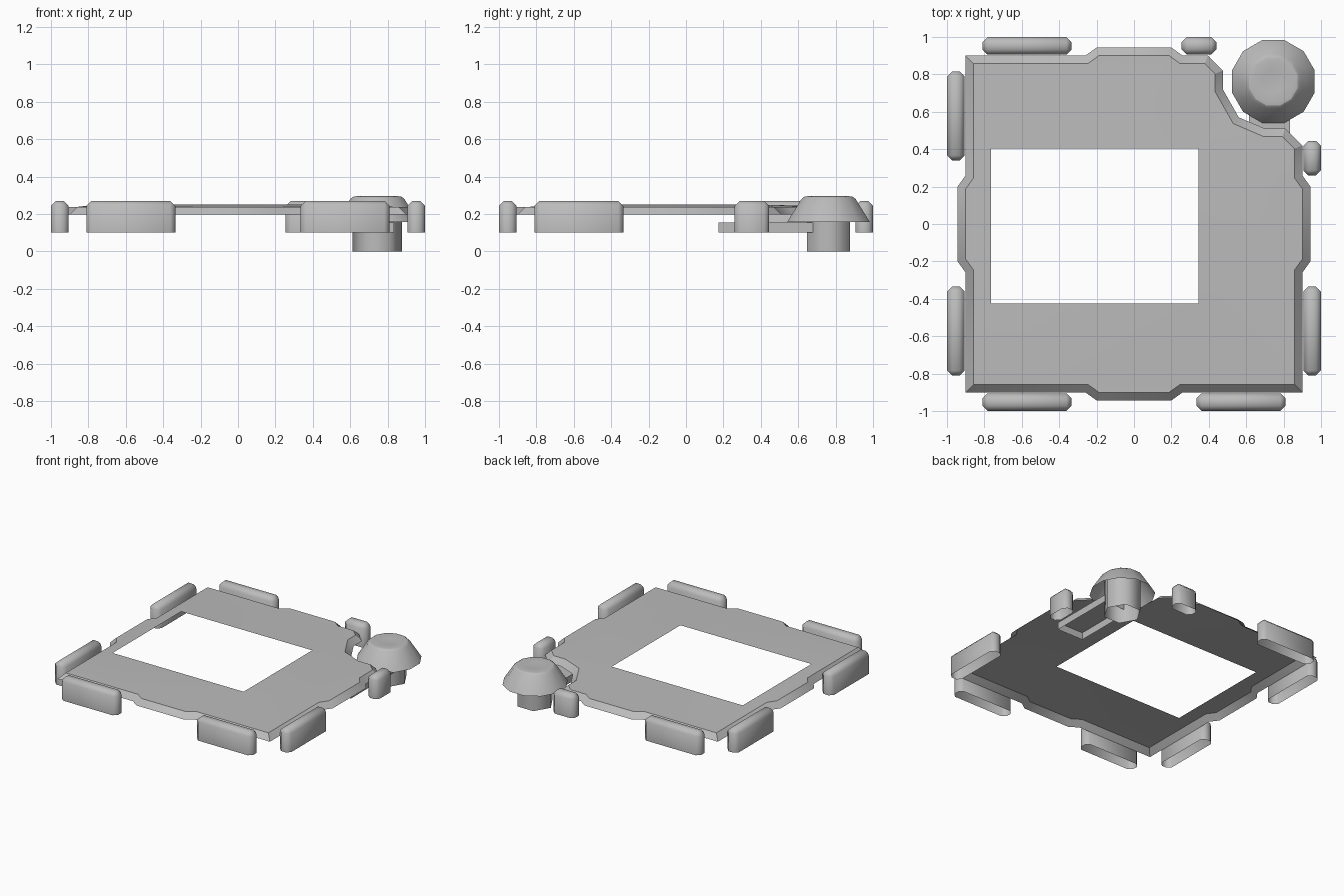
import bpy, bmesh, math
from mathutils import Vector

cube = bpy.data.objects.get("Cube")
if cube:
    bpy.data.objects.remove(cube, do_unlink=True)

grey = bpy.data.materials.new("plain_grey")
grey.use_nodes = True
COLOUR = (0.5, 0.5, 0.5, 1)
grey.diffuse_color = COLOUR
grey.node_tree.nodes["Principled BSDF"].inputs["Base Color"].default_value = COLOUR


def finish(bm, name, angle):
    """Turn a bmesh into a shaded object."""
    mesh = bpy.data.meshes.new(name)
    bm.to_mesh(mesh)
    bm.free()
    mesh.materials.append(grey)
    obj = bpy.data.objects.new(name, mesh)
    bpy.context.collection.objects.link(obj)
    bpy.ops.object.select_all(action='DESELECT')
    obj.select_set(True)
    bpy.context.view_layer.objects.active = obj
    bpy.ops.object.shade_smooth_by_angle(angle=math.radians(angle))
    return obj


def open_box(name, x0, x1, y0, y1, z0, z1, bevel=0):
    """Box without a bottom, with optional chamfers on the remaining edges."""
    bm = bmesh.new()
    bmesh.ops.create_cube(bm, size=1)
    for v in bm.verts:
        v.co = Vector((x1 if v.co.x > 0 else x0,
                       y1 if v.co.y > 0 else y0,
                       z1 if v.co.z > 0 else z0))
    bottom = [f for f in bm.faces if f.normal.z < -0.5 or f.calc_center_median().z < z0 + 1e-5]
    bmesh.ops.delete(bm, geom=bottom, context='FACES_ONLY')
    if bevel:
        edges = [e for e in bm.edges if len(e.link_faces) == 2]
        bmesh.ops.bevel(bm, geom=edges, offset=bevel, segments=1,
                        affect='EDGES', profile=0.5)
    return finish(bm, name, 50 if bevel else 30)


def inset(points, d):
    """Mitred inward offset of a counter-clockwise outline."""
    result = []
    for i, p in enumerate(points):
        a = (p - points[i - 1]).normalized()
        b = (points[(i + 1) % len(points)] - p).normalized()
        na, nb = Vector((-a.y, a.x)), Vector((-b.y, b.x))
        result.append(p + (na + nb) * d / (1 + na.dot(nb)))
    return result


# Cover plate: outline with a tab on each side and a notch at the back left
E, T = 0.9, 0.943
tab = [(-0.26, -E), (-0.2, -T), (0.2, -T), (0.26, -E)]


def turned_tab(turns):
    pts = tab
    for _ in range(turns):
        pts = [(-y, x) for x, y in pts]
    return pts


notch = [(E, 0.42), (0.81, 0.51), (0.7, 0.51), (0.56, 0.57),
         (0.475, 0.72), (0.475, 0.82), (0.395, E)]
outline = ([(-E, -E)] + turned_tab(0) + [(E, -E)] + turned_tab(1) + notch
           + turned_tab(2) + [(-E, E)] + turned_tab(3))
outline = [Vector(p) for p in outline]
hole = [(-0.765, -0.425), (0.345, -0.425), (0.345, 0.405), (-0.765, 0.405)]

bm = bmesh.new()
rings = []
for pts in (outline, inset(outline, 0.042), hole):
    rings.append([bm.verts.new((p[0], p[1], 0)) for p in pts])
outer, inner, opening = rings
fill_edges = []
for ring in (inner, opening):
    for i, v in enumerate(ring):
        fill_edges.append(bm.edges.new((ring[i - 1], v)))
bmesh.ops.triangle_fill(bm, use_beauty=True, edges=fill_edges, normal=(0, 0, 1))
for i in range(len(outer)):
    bm.faces.new((outer[i - 1], outer[i], inner[i], inner[i - 1]))
for ring, z in zip(rings, (0.197, 0.238, 0.25)):
    for v in ring:
        v.co.z = z
bm.normal_update()
for f in bm.faces:
    if f.normal.z < 0:
        f.normal_flip()
finish(bm, "cover_plate", 30)

# Bumpers around the rim
for side, spans in {
    "front": [(-0.81, -0.335), (0.335, 0.81)],
    "back": [(-0.81, -0.335), (0.255, 0.44)],
    "right": [(-0.81, -0.335), (0.34, 0.815)],
    "left": [(-0.81, -0.335), (0.26, 0.445)],
}.items():
    for n, (a, b) in enumerate(spans):
        near, far = (-1, -0.905) if side in ("front", "right") else (0.905, 1)
        box = (a, b, near, far) if side in ("front", "back") else (near, far, a, b)
        open_box(f"{side}_bumper_{n + 1}", *box, 0.1, 0.27, bevel=0.027)


# Knob and its post, as turned profiles
def turned(name, sides, turn, profile, angle, close_top):
    bm = bmesh.new()
    loops = []
    for r, z in profile:
        loops.append([bm.verts.new((0.745 + r * math.cos(turn + k * math.tau / sides),
                                    0.762 + r * math.sin(turn + k * math.tau / sides), z))
                      for k in range(sides)])
    for low, high in zip(loops, loops[1:]):
        for k in range(sides):
            bm.faces.new((low[k - 1], low[k], high[k], high[k - 1]))
    if close_top:
        bm.faces.new(loops[-1])
    return finish(bm, name, angle)


turned("knob_post", 6, 0, [(0.133, 0), (0.133, 0.27)], 65, False)
turned("knob_cap", 12, math.radians(15),
       [(0.229, 0.157), (0.15, 0.28), (0.134, 0.292), (0.115, 0.295), (0.06, 0.288)],
       28, True)

# Arm that carries the post
open_box("knob_arm", 0.615, 0.835, 0.175, 0.68, 0.1, 0.155)
